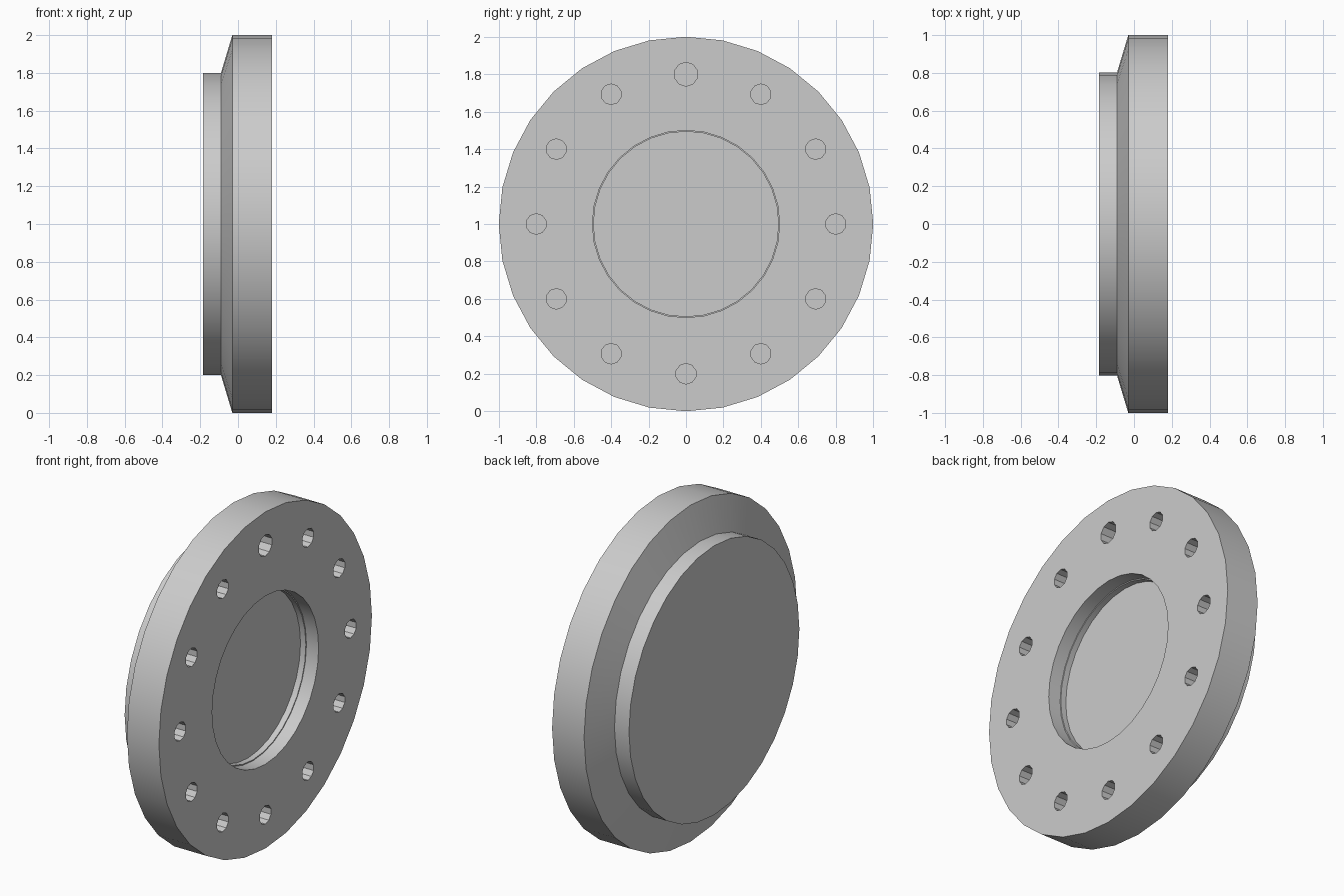
import bpy, bmesh, math
from mathutils import Matrix, Vector

if "Cube" in bpy.data.objects:
    bpy.data.objects.remove(bpy.data.objects["Cube"], do_unlink=True)

SIDES = 32
HOLE_CIRCLE = 0.8
HOLE_DEPTH = 0.15
FACE_X = 0.18

metal = bpy.data.materials.new("grey metal")
metal.use_nodes = True
grey = (0.6, 0.6, 0.6, 1)
metal.diffuse_color = grey
metal.node_tree.nodes["Principled BSDF"].inputs["Base Color"].default_value = grey


def add_object(name, bm):
    bmesh.ops.recalc_face_normals(bm, faces=bm.faces)
    mesh = bpy.data.meshes.new(name)
    bm.to_mesh(mesh)
    bm.free()
    mesh.materials.append(metal)
    obj = bpy.data.objects.new(name, mesh)
    bpy.context.collection.objects.link(obj)
    return obj


# Flange body: (x, radius) profile revolved about x, capped at both ends
profile = [(-0.185, 0.8), (-0.09, 0.8), (-0.03, 1), (FACE_X, 1),
           (FACE_X, 0.5), (0.1, 0.5), (0.1, 0.494), (0.065, 0.494)]
bm = bmesh.new()
rings = []
for x, r in profile:
    angles = [2 * math.pi * i / SIDES for i in range(SIDES)]
    rings.append([bm.verts.new((x, r * math.sin(a), 1 + r * math.cos(a))) for a in angles])
for a, b in zip(rings, rings[1:]):
    for i in range(SIDES):
        j = (i + 1) % SIDES
        bm.faces.new((a[i], a[j], b[j], b[i]))
bm.faces.new(rings[0])
bm.faces.new(rings[-1])
flange = add_object("flange", bm)

# Cutters for the ring of blind bolt holes, the top one slightly wider
bm = bmesh.new()
for i in range(12):
    a = i * math.pi / 6
    radius = 0.064 if i == 0 else 0.055
    place = (Matrix.Translation(Vector((FACE_X, HOLE_CIRCLE * math.sin(a),
                                        1 + HOLE_CIRCLE * math.cos(a))))
             @ Matrix.Rotation(math.pi / 2, 4, "Y"))
    bmesh.ops.create_cone(bm, cap_ends=True, segments=10, radius1=radius,
                          radius2=radius, depth=2 * HOLE_DEPTH,
                          matrix=place @ Matrix.Rotation(math.pi / 2, 4, "Z"))
cutter = add_object("hole_cutter", bm)
cutter.hide_render = True

cut = flange.modifiers.new("bolt holes", "BOOLEAN")
cut.operation = "DIFFERENCE"
cut.solver = "EXACT"
cut.object = cutter
bpy.ops.object.select_all(action="DESELECT")
bpy.context.view_layer.objects.active = flange
flange.select_set(True)
bpy.ops.object.modifier_apply(modifier=cut.name)
bpy.data.objects.remove(cutter, do_unlink=True)

bpy.ops.object.shade_smooth_by_angle(angle=math.radians(15))
